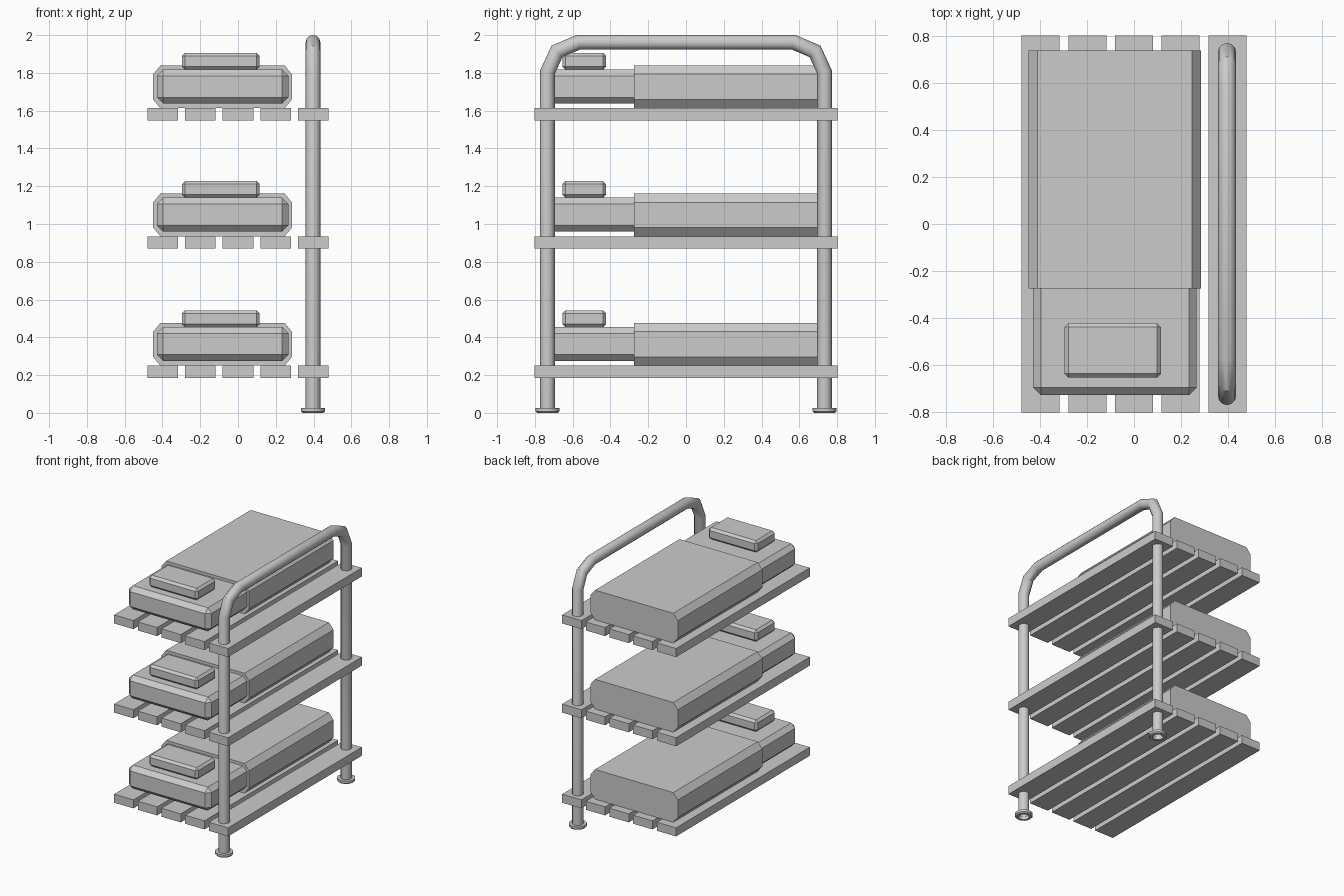
import bpy, bmesh, math
from mathutils import Vector, Matrix

if "Cube" in bpy.data.objects:
    bpy.data.objects.remove(bpy.data.objects["Cube"])


def finish(bm, name):
    bmesh.ops.recalc_face_normals(bm, faces=bm.faces)
    mesh = bpy.data.meshes.new(name)
    bm.to_mesh(mesh)
    bm.free()
    ob = bpy.data.objects.new(name, mesh)
    bpy.context.collection.objects.link(ob)
    return ob


def smooth(ob):
    bpy.ops.object.select_all(action='DESELECT')
    ob.select_set(True)
    bpy.context.view_layer.objects.active = ob
    bpy.ops.object.shade_smooth_by_angle(angle=math.radians(40))


def box(name, lo, hi, bevel=0):
    lo, hi = Vector(lo), Vector(hi)
    bm = bmesh.new()
    bmesh.ops.create_cube(bm, size=1)
    for v in bm.verts:
        v.co = (lo + hi) / 2 + v.co * (hi - lo)
    if bevel:
        bmesh.ops.bevel(bm, geom=bm.edges[:], offset=bevel, segments=1,
                        profile=0.5, affect='EDGES')
    return finish(bm, name)


def blanket(name, z):
    # chamfered outline extruded lengthwise, flat ends
    x0, x1, z0, z1, cx, cz = -0.449, 0.285, z, z + 0.226, 0.038, 0.046
    outline = [(x0 + cx, z0), (x1 - cx, z0), (x1, z0 + cz), (x1, z1 - cz),
               (x1 - cx, z1), (x0 + cx, z1), (x0, z1 - cz), (x0, z0 + cz)]
    bm = bmesh.new()
    face = bm.faces.new([bm.verts.new((x, -0.275, h)) for x, h in outline])
    ext = bmesh.ops.extrude_face_region(bm, geom=[face], use_keep_orig=True)
    moved = [g for g in ext['geom'] if isinstance(g, bmesh.types.BMVert)]
    bmesh.ops.translate(bm, verts=moved, vec=(0, 1.015, 0))
    return finish(bm, name)


def tube(name, path, radius, sides):
    # rings swept along a path in the YZ plane, mitred at each bend
    pts = [Vector(p) for p in path]
    bm = bmesh.new()
    rings = []
    for i, p in enumerate(pts):
        a = (p - pts[i - 1]).normalized() if i else (pts[1] - p).normalized()
        b = (pts[i + 1] - p).normalized() if i < len(pts) - 1 else a
        t = (a + b).normalized()
        n = Vector((1, 0, 0)).cross(t) / t.dot(a)
        rings.append([bm.verts.new(p + radius * (
            Vector((1, 0, 0)) * math.cos(k * math.tau / sides)
            + n * math.sin(k * math.tau / sides))) for k in range(sides)])
    for r, s in zip(rings, rings[1:]):
        for k in range(sides):
            j = (k + 1) % sides
            bm.faces.new((r[k], r[j], s[j], s[k]))
    return finish(bm, name)


def foot(name, x, y):
    # turned ring around the pole base
    profile = [(0.037, 0.025), (0.063, 0.025), (0.063, 0.008),
               (0.055, 0.0), (0.037, 0.0)]
    bm = bmesh.new()
    vs = [bm.verts.new((r, 0, z)) for r, z in profile]
    es = [bm.edges.new(e) for e in zip(vs, vs[1:])]
    bmesh.ops.spin(bm, geom=vs + es, cent=(0, 0, 0), axis=(0, 0, 1),
                   angle=math.tau, steps=16)
    bmesh.ops.remove_doubles(bm, verts=bm.verts, dist=1e-4)
    bmesh.ops.transform(bm, matrix=Matrix.Translation((x, y, 0)), verts=bm.verts)
    return finish(bm, name)


# three bunks
for level, z in enumerate((0.25, 0.935, 1.613), 1):
    for i in range(5):
        x = (i - 2) * 0.199
        box(f"bunk_{level}_slat_{i + 1}", (x - 0.081, -0.803, z - 0.065),
            (x + 0.081, 0.803, z))
    box(f"bunk_{level}_mattress", (-0.43, -0.73, z + 0.025),
        (0.267, -0.22, z + 0.204), 0.033)
    blanket(f"bunk_{level}_blanket", z)
    box(f"bunk_{level}_pillow", (-0.297, -0.655, z + 0.204),
        (0.115, -0.423, z + 0.293), 0.017)

# bent pole frame and its feet
PX, PY = 0.397, 0.733
half = [(PX, -PY, 0), (PX, -PY, 1.805), (PX, -0.683, 1.914), (PX, -0.57, 1.962)]
path = half + [(x, -y, z) for x, y, z in reversed(half)]
smooth(tube("pole_frame", path, 0.039, 12))
for side, y in (("front", -PY), ("back", PY)):
    smooth(foot(f"{side}_foot", PX, y))
